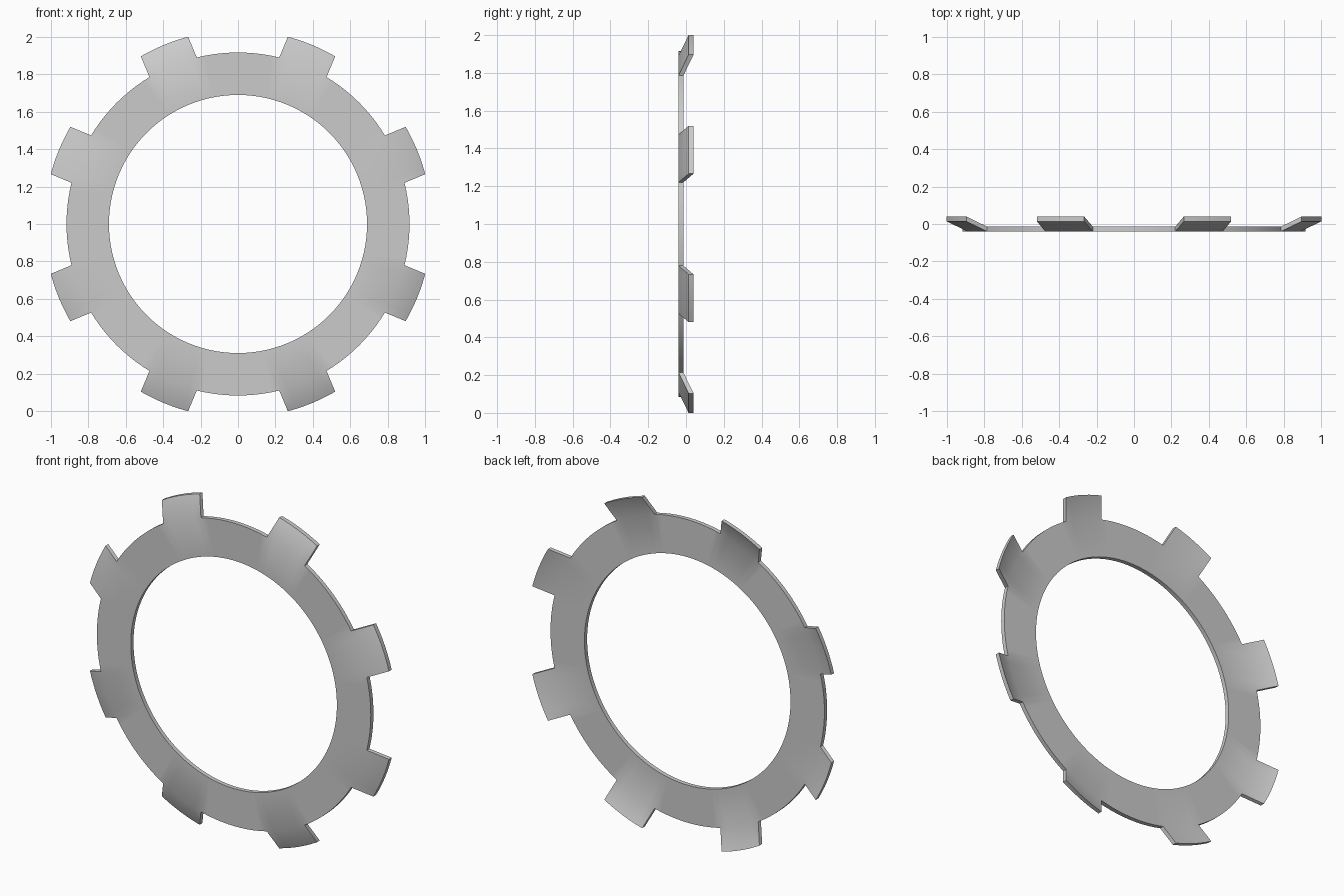
import bpy, bmesh
from math import sin, cos, asin, radians, pi

cube = bpy.data.objects.get("Cube")
if cube:
    bpy.data.objects.remove(cube, do_unlink=True)

INNER, OUTER, TIP = 0.69, 0.917, 1.036
HALF_WIDTH = 0.137           # tabs have parallel sides
FRONT, THICK, BEND = -0.04, 0.026, 0.054
TABS, TAB_SEGS, GAP_SEGS = 8, 6, 10

metal = bpy.data.materials.new("grey metal")
metal.use_nodes = True
grey = (0.6, 0.6, 0.6, 1)
metal.diffuse_color = grey
metal.node_tree.nodes["Principled BSDF"].inputs["Base Color"].default_value = grey

bm = bmesh.new()


def point(radius, angle, y):
    return bm.verts.new((radius * cos(angle), y, 1 + radius * sin(angle)))


# Flat ring sheet, divided so that each tab has its own sector
pitch = 2 * pi / TABS
base_half = asin(HALF_WIDTH / OUTER)
tip_half = asin(HALF_WIDTH / TIP)
inner, outer, tabs = [], [], []
for t in range(TABS):
    mid = (t + 0.5) * pitch
    start = len(outer)
    offsets = [base_half * (2 * i / TAB_SEGS - 1) for i in range(TAB_SEGS + 1)]
    gap = pitch - 2 * base_half
    offsets += [base_half + gap * i / GAP_SEGS for i in range(1, GAP_SEGS)]
    for a in offsets:
        inner.append(point(INNER, mid + a, FRONT))
        outer.append(point(OUTER, mid + a, FRONT))
    tabs.append((mid, start))

count = len(outer)
for i in range(count):
    j = (i + 1) % count
    bm.faces.new((inner[i], inner[j], outer[j], outer[i]))

# Tabs leaning backwards from the rim
for mid, start in tabs:
    tip = [point(TIP, mid + tip_half * (2 * i / TAB_SEGS - 1), FRONT + BEND)
           for i in range(TAB_SEGS + 1)]
    for i in range(TAB_SEGS):
        bm.faces.new((outer[start + i], outer[start + i + 1], tip[i + 1], tip[i]))

# Give the sheet its thickness straight back along y
sheet = bm.faces[:]
extruded = bmesh.ops.extrude_face_region(bm, geom=sheet, use_keep_orig=True)
back = [v for v in extruded["geom"] if isinstance(v, bmesh.types.BMVert)]
bmesh.ops.translate(bm, verts=back, vec=(0, THICK, 0))
bmesh.ops.recalc_face_normals(bm, faces=bm.faces[:])

mesh = bpy.data.meshes.new("tabbed_ring")
bm.to_mesh(mesh)
bm.free()
mesh.materials.append(metal)
ring = bpy.data.objects.new("tabbed_ring", mesh)
bpy.context.collection.objects.link(ring)
bpy.context.view_layer.objects.active = ring
ring.select_set(True)
bpy.ops.object.shade_smooth_by_angle(angle=radians(30))
